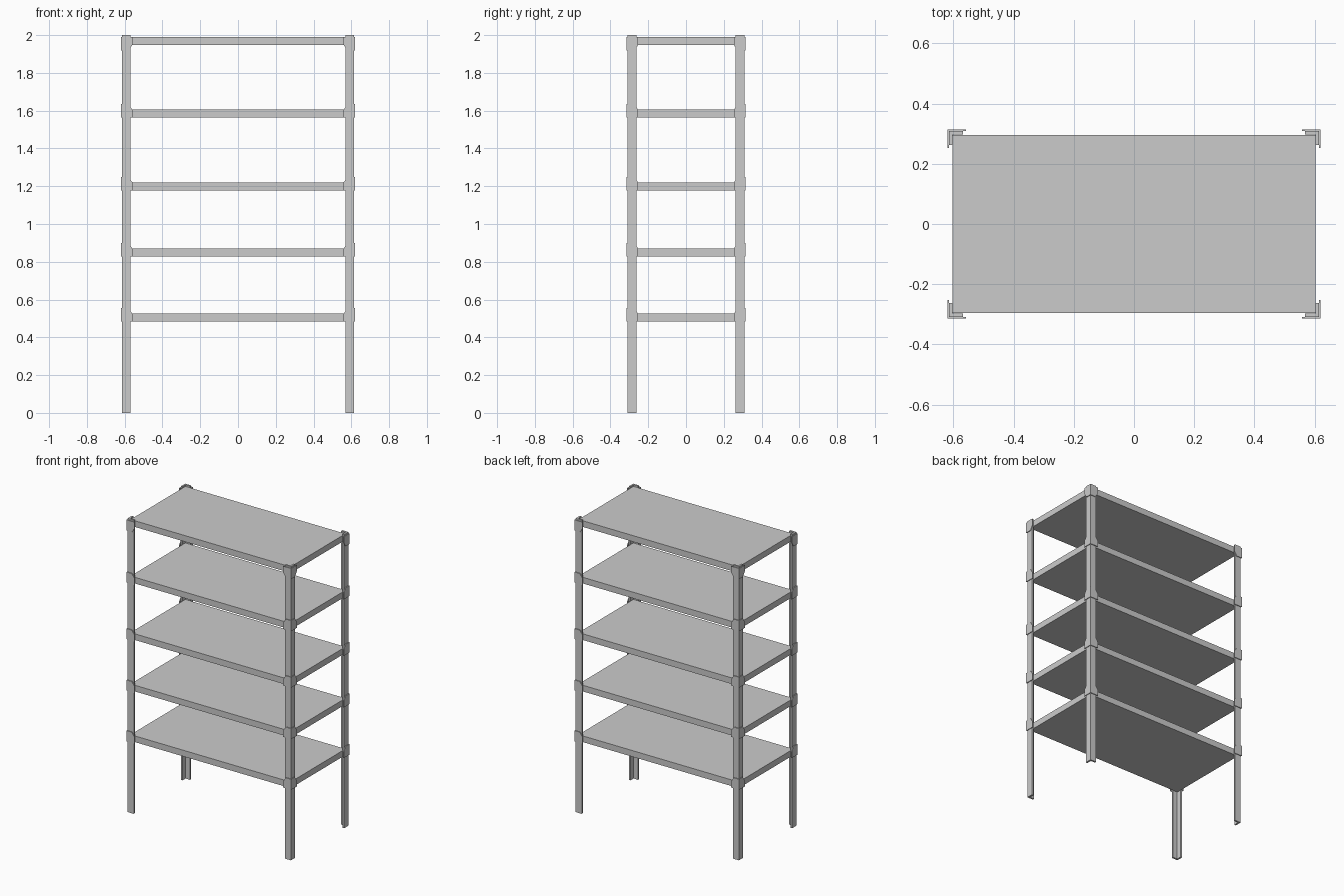
import bpy, bmesh

if "Cube" in bpy.data.objects:
    bpy.data.objects.remove(bpy.data.objects["Cube"])

X, Y = 0.615, 0.309          # outer faces of the posts
LEG, T = 0.046, 0.012        # post flange width and thickness
PLATE, P = 0.061, 0.005      # corner plate length and thickness
SHELF_H = 0.042
SHELF_TOPS = [0.525, 0.87, 1.22, 1.605, 1.99]


def finish(name, bm):
    bmesh.ops.recalc_face_normals(bm, faces=bm.faces)
    mesh = bpy.data.meshes.new(name)
    bm.to_mesh(mesh)
    bm.free()
    obj = bpy.data.objects.new(name, mesh)
    bpy.context.collection.objects.link(obj)
    return obj


def extrude(bm, points, vec):
    face = bm.faces.new([bm.verts.new(p) for p in points])
    ret = bmesh.ops.extrude_face_region(bm, geom=[face], use_keep_orig=True)
    bmesh.ops.translate(bm, vec=vec, verts=[v for v in ret["geom"]
                                            if isinstance(v, bmesh.types.BMVert)])


for side, sx in (("left", -1), ("right", 1)):
    for end, sy in (("front", -1), ("back", 1)):
        # angle-iron post
        bm = bmesh.new()
        profile = [(0, 0), (LEG, 0), (LEG, T), (T, T), (T, LEG), (0, LEG)]
        extrude(bm, [(sx * (X - a), sy * (Y - b), 0) for a, b in profile], (0, 0, 2))
        finish(f"{end}_{side}_post", bm)

        # chamfered corner plates wrapped round the post at each shelf
        for i, top in enumerate(SHELF_TOPS):
            low = top - SHELF_H
            if i == len(SHELF_TOPS) - 1:     # top bracket points downwards
                outline = [(0, top), (PLATE, top), (PLATE, low), (0.04, low - 0.03), (0, low - 0.03)]
            else:
                outline = [(0, low), (PLATE, low), (PLATE, top), (0.04, top + 0.03), (0, top + 0.03)]
            bm = bmesh.new()
            ox, oy = X + P, Y + P
            extrude(bm, [(sx * (ox - u), sy * oy, z) for u, z in outline], (0, -sy * P, 0))
            extrude(bm, [(sx * ox, sy * (oy - u), z) for u, z in outline], (-sx * P, 0, 0))
            finish(f"{end}_{side}_bracket_{i + 1}", bm)

# solid shelf boards
for i, top in enumerate(SHELF_TOPS):
    x, y = X - T, 0.295
    bm = bmesh.new()
    extrude(bm, [(-x, -y, top - SHELF_H), (x, -y, top - SHELF_H),
                 (x, y, top - SHELF_H), (-x, y, top - SHELF_H)], (0, 0, SHELF_H))
    finish(f"shelf_{i + 1}", bm)
